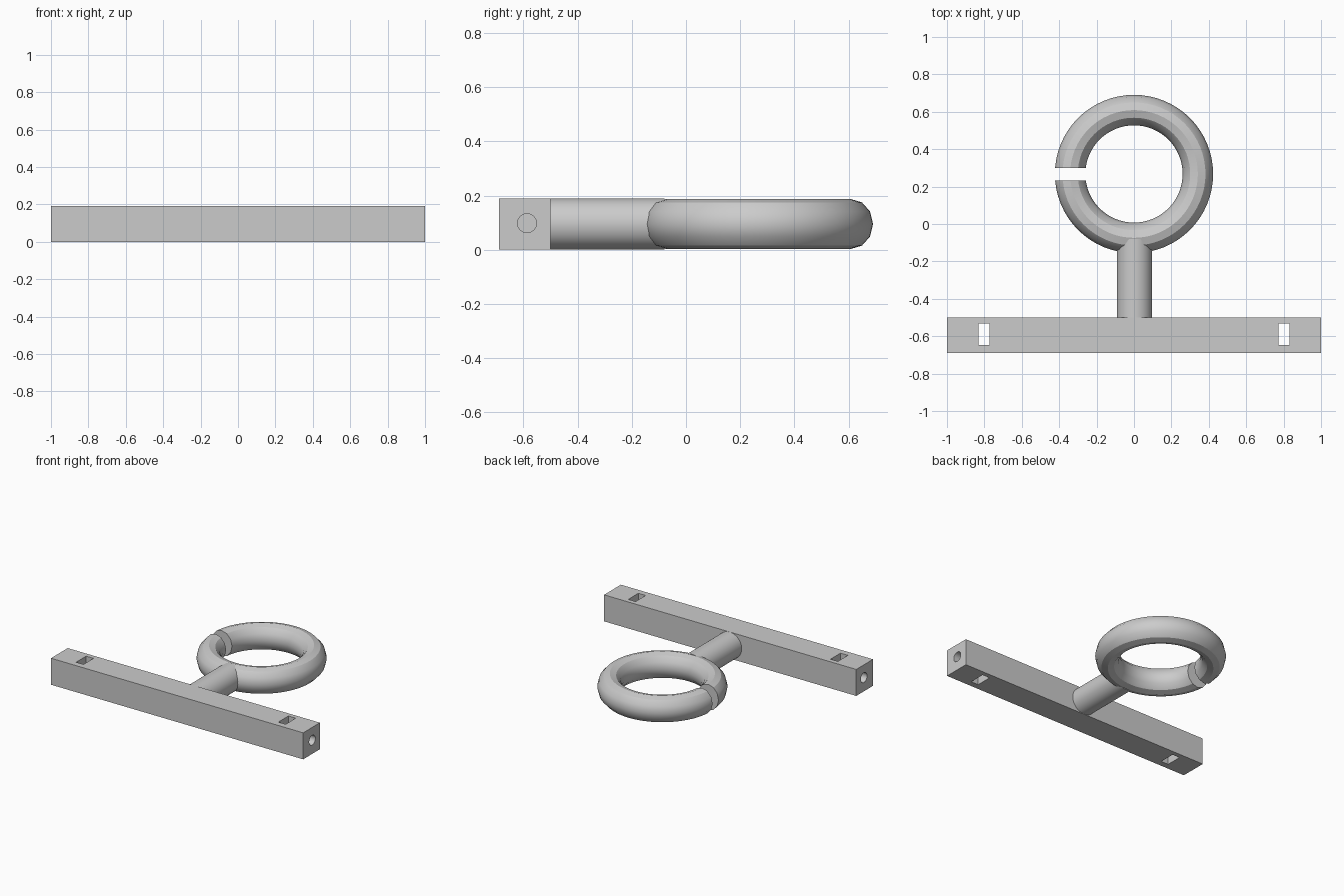
import bpy
from math import cos, sin, pi, radians

default_cube = bpy.data.objects.get("Cube")
if default_cube:
    bpy.data.objects.remove(default_cube, do_unlink=True)

grey = bpy.data.materials.new("plain_grey")
grey.use_nodes = True
colour = (0.6, 0.6, 0.6, 1)
grey.diffuse_color = colour
grey.node_tree.nodes["Principled BSDF"].inputs["Base Color"].default_value = colour

MID = 0.095          # height of the centre plane
RING_Y = 0.2675
BAR_Y = -0.595


def finish(obj, name):
    obj.name = name
    obj.data.materials.clear()
    obj.data.materials.append(grey)
    return obj


def box(name, centre, size):
    bpy.ops.mesh.primitive_cube_add(size=1, location=centre)
    obj = bpy.context.object
    obj.scale = size
    bpy.ops.object.transform_apply(location=False, rotation=False, scale=True)
    return finish(obj, name)


def rod(name, centre, radius, length, rotation, sides=48):
    bpy.ops.mesh.primitive_cylinder_add(vertices=sides, radius=radius, depth=length,
                                        location=centre, rotation=rotation)
    return finish(bpy.context.object, name)


def cut(target, cutters):
    for cutter in cutters:
        mod = target.modifiers.new("cut", 'BOOLEAN')
        mod.operation = 'DIFFERENCE'
        mod.solver = 'EXACT'
        mod.object = cutter
        bpy.context.view_layer.objects.active = target
        bpy.ops.object.modifier_apply(modifier=mod.name)
        bpy.data.objects.remove(cutter, do_unlink=True)


def smooth(obj):
    bpy.ops.object.select_all(action='DESELECT')
    obj.select_set(True)
    bpy.context.view_layer.objects.active = obj
    bpy.ops.object.shade_smooth_by_angle(angle=radians(30))


# Square bar with a slot and a blind end hole at each side
bar = box("base_bar", (0, BAR_Y, MID), (2, 0.19, 0.19))
cutters = []
for side in (-1, 1):
    cutters.append(box("slot_cutter", (side * 0.802, -0.59, MID), (0.058, 0.114, 0.4)))
    cutters.append(rod("hole_cutter", (side * 0.91, -0.587, 0.098), 0.035, 0.22,
                       (0, pi / 2, 0), 32))
cut(bar, cutters)
smooth(bar)

# Round stem joining the bar to the ring
stem = rod("stem", (0.003, -0.295, MID), 0.0945, 0.43, (pi / 2, 0, 0))
smooth(stem)

# Ring swept from a slightly tall twelve-sided section, with a parallel gap
TURNS, SIDES = 64, 12
verts, faces = [], []
for i in range(TURNS):
    a = 2 * pi * i / TURNS
    for j in range(SIDES):
        b = 2 * pi * j / SIDES
        r = 0.3415 + 0.0815 * cos(b)
        verts.append((r * cos(a), r * sin(a), 0.092 * sin(b)))
        n, k = (i + 1) % TURNS, (j + 1) % SIDES
        faces.append((i * SIDES + j, n * SIDES + j, n * SIDES + k, i * SIDES + k))
mesh = bpy.data.meshes.new("open_ring")
mesh.from_pydata(verts, [], faces)
ring = bpy.data.objects.new("open_ring", mesh)
ring.location = (0, RING_Y, MID)
bpy.context.collection.objects.link(ring)
finish(ring, "open_ring")
bpy.context.view_layer.update()
cut(ring, [box("gap_cutter", (-0.35, 0.267, MID), (0.3, 0.067, 0.4))])
smooth(ring)
